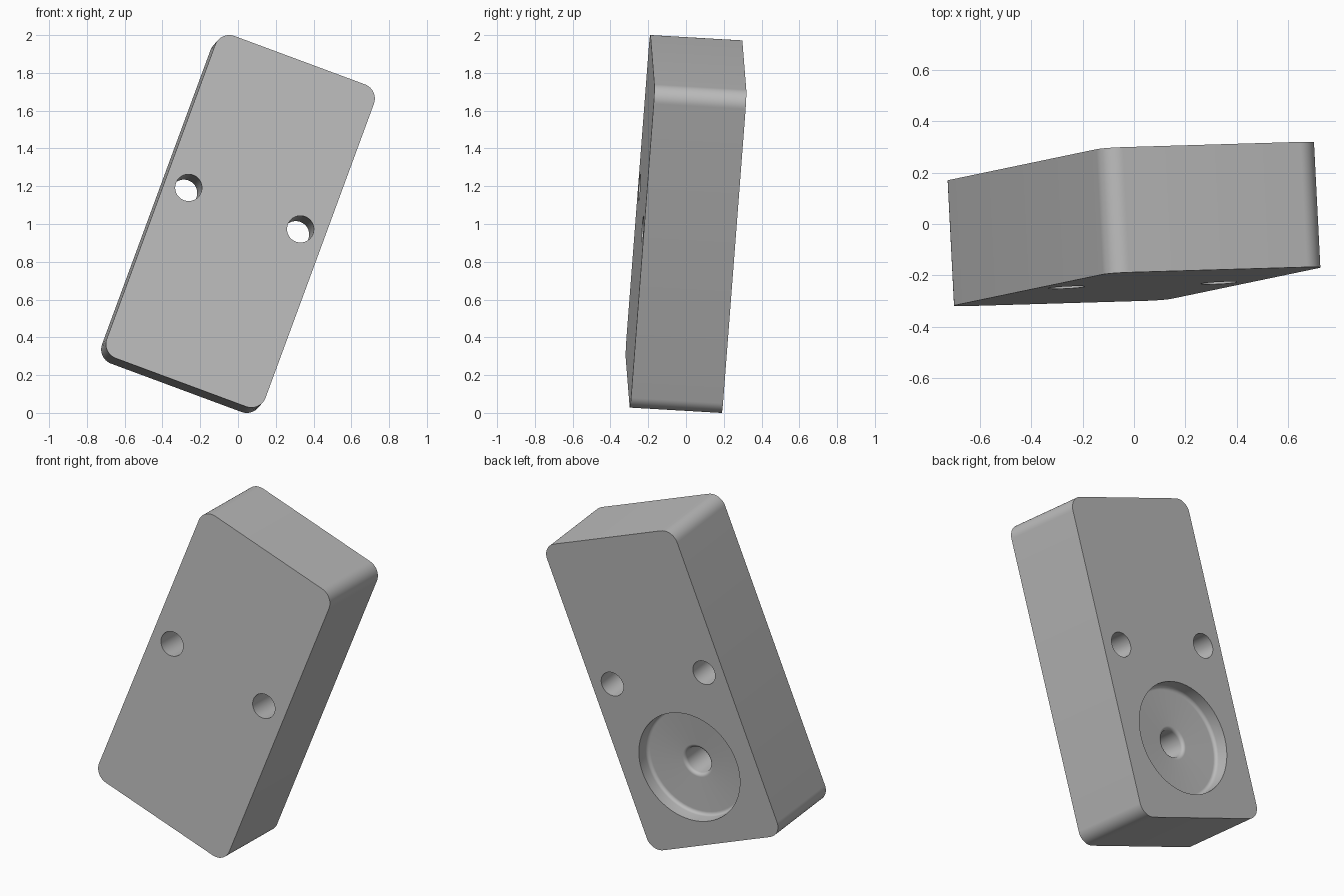
import bpy, bmesh, math
from mathutils import Matrix, Vector

if "Cube" in bpy.data.objects:
    bpy.data.objects.remove(bpy.data.objects["Cube"])

WIDTH, LENGTH, DEPTH, RADIUS = 0.897, 1.823, 0.488, 0.08
BACK = DEPTH / 2

grey = bpy.data.materials.new("plain grey")
grey.use_nodes = True
colour = (0.5, 0.5, 0.5, 1)
grey.diffuse_color = colour
grey.node_tree.nodes["Principled BSDF"].inputs["Base Color"].default_value = colour


def arc(cx, cy, r, start, end, steps):
    angles = [math.radians(start + (end - start) * i / steps) for i in range(steps + 1)]
    return [(cx + r * math.cos(a), cy + r * math.sin(a)) for a in angles]


def make_object(name, bm):
    bmesh.ops.recalc_face_normals(bm, faces=bm.faces)
    mesh = bpy.data.meshes.new(name)
    bm.to_mesh(mesh)
    bm.free()
    mesh.materials.append(grey)
    obj = bpy.data.objects.new(name, mesh)
    bpy.context.collection.objects.link(obj)
    return obj


def turned_cutter(name, profile, x, z):
    """Turn (radius, y) points about the y direction through x, z."""
    bm = bmesh.new()
    verts = [bm.verts.new((x + r, y, z)) for r, y in profile]
    edges = [bm.edges.new(pair) for pair in zip(verts, verts[1:])]
    bmesh.ops.spin(bm, geom=verts + edges, cent=(x, 0, z), axis=(0, 1, 0),
                   angle=math.tau, steps=64)
    bmesh.ops.remove_doubles(bm, verts=bm.verts, dist=1e-5)
    obj = make_object(name, bm)
    obj.hide_render = True
    return obj


# Block with four rounded long edges
bm = bmesh.new()
hx, hz = WIDTH / 2 - RADIUS, LENGTH / 2 - RADIUS
outline = []
for i, (sx, sz) in enumerate([(1, 1), (-1, 1), (-1, -1), (1, -1)]):
    outline += arc(sx * hx, sz * hz, RADIUS, 90 * i, 90 * i + 90, 12)
face = bm.faces.new([bm.verts.new((x, -BACK, z)) for x, z in outline])
side = bmesh.ops.extrude_face_region(bm, geom=[face])
bmesh.ops.translate(bm, vec=(0, DEPTH, 0),
                    verts=[v for v in side["geom"] if isinstance(v, bmesh.types.BMVert)])
block = make_object("block", bm)

# Two through holes
through = [(0, -0.4), (0.071, -0.4), (0.071, 0.4), (0, 0.4)]
cutters = [turned_cutter("through_hole_cutter", through, s * 0.316 - 0.003, 0.072)
           for s in (-1, 1)]

# Round recess in the back with a filleted floor and a blind centre hole
floor, fillet = BACK - 0.085, 0.02
recess = [(0, floor - 0.3), (0.078, floor - 0.3)]
recess += arc(0.078 + fillet, floor - fillet, fillet, 180, 90, 6)
recess += arc(0.322 - fillet, floor + fillet, fillet, -90, 0, 6)
recess += [(0.322, 0.4), (0, 0.4)]
cutters.append(turned_cutter("recess_cutter", recess, 0, -0.456))

bpy.context.view_layer.objects.active = block
for cutter in cutters:
    mod = block.modifiers.new(cutter.name, "BOOLEAN")
    mod.operation, mod.solver, mod.object = "DIFFERENCE", "EXACT", cutter
    bpy.ops.object.modifier_apply(modifier=mod.name)
    bpy.data.objects.remove(cutter)

# Lean the block over
up = Vector((0.345, 0.072, 0.936)).normalized()
back = Vector((-0.051, 0.997, -0.058))
back = (back - up * back.dot(up)).normalized()
block.matrix_world = Matrix.Translation((0, 0, 1)) @ Matrix(
    (back.cross(up), back, up)).transposed().to_4x4()

bpy.ops.object.select_all(action="DESELECT")
block.select_set(True)
bpy.ops.object.shade_smooth_by_angle(angle=math.radians(30))
